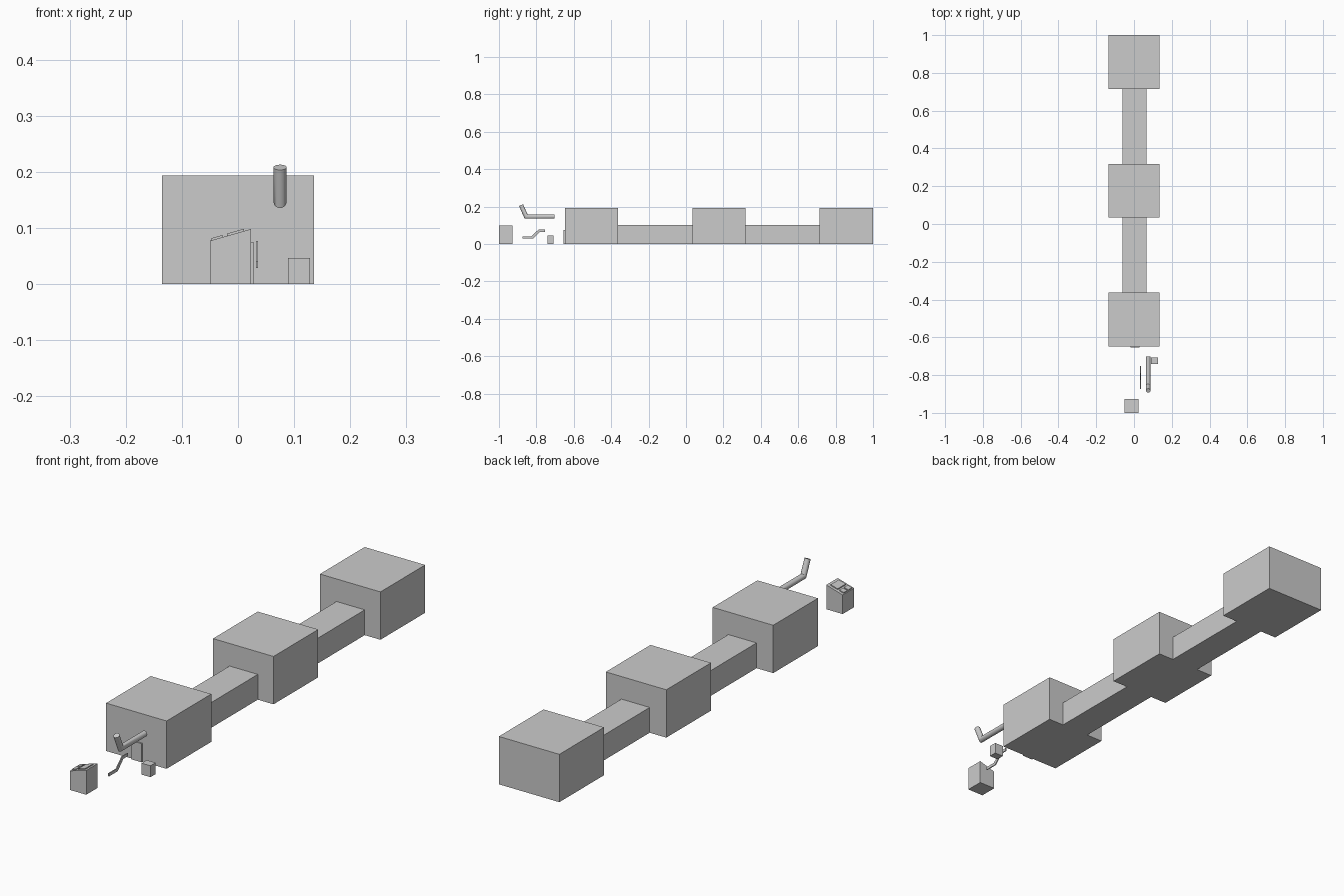
import bpy, bmesh, math
from mathutils import Vector, Matrix

if "Cube" in bpy.data.objects:
    bpy.data.objects.remove(bpy.data.objects["Cube"])


def finish(bm, name):
    bmesh.ops.recalc_face_normals(bm, faces=bm.faces)
    me = bpy.data.meshes.new(name)
    bm.to_mesh(me)
    bm.free()
    ob = bpy.data.objects.new(name, me)
    bpy.context.collection.objects.link(ob)
    return ob


def box(name, lo, hi):
    lo, hi = Vector(lo), Vector(hi)
    bm = bmesh.new()
    m = Matrix.Translation((lo + hi) / 2) @ Matrix.Diagonal((*(hi - lo), 1))
    bmesh.ops.create_cube(bm, size=1, matrix=m)
    return finish(bm, name)


def prism(name, outline, axis, a, b):
    """Extrude a 2D outline along x (outline is y,z) or y (outline is x,z)."""
    bm = bmesh.new()
    pts = [(a, u, v) if axis == 'x' else (u, a, v) for u, v in outline]
    face = bm.faces.new([bm.verts.new(p) for p in pts])
    ext = bmesh.ops.extrude_face_region(bm, geom=[face])['geom']
    d = (b - a, 0, 0) if axis == 'x' else (0, b - a, 0)
    bmesh.ops.translate(bm, vec=d, verts=[g for g in ext if isinstance(g, bmesh.types.BMVert)])
    return finish(bm, name)


def bent_pipe(name, x, path, r, n=20):
    """Round pipe with mitred corners along a path of (y, z) points."""
    pts = [Vector((x, y, z)) for y, z in path]
    bm = bmesh.new()
    rings = []
    for i, p in enumerate(pts):
        d_in = (p - pts[i - 1]).normalized() if i else (pts[1] - p).normalized()
        d_out = (pts[i + 1] - p).normalized() if i < len(pts) - 1 else d_in
        t = (d_in + d_out).normalized()
        up = Vector((1, 0, 0)).cross(t) * (r / t.dot(d_in))
        rings.append([bm.verts.new(p + Vector((r, 0, 0)) * math.cos(k * math.tau / n)
                                   + up * math.sin(k * math.tau / n)) for k in range(n)])
    for a, b in zip(rings, rings[1:]):
        for k in range(n):
            bm.faces.new((a[k], a[(k + 1) % n], b[(k + 1) % n], b[k]))
    bm.faces.new(rings[0])
    bm.faces.new(rings[-1])
    ob = finish(bm, name)
    bpy.context.view_layer.objects.active = ob
    ob.select_set(True)
    bpy.ops.object.shade_smooth_by_angle(angle=math.radians(30))
    ob.select_set(False)
    return ob


# three rooms in a row, joined by two lower corridors
LENGTH, PITCH, START = 0.285, 0.6815, -0.648
for i in range(3):
    y = START + i * PITCH
    box(f"room_{i + 1}", (-0.135, y, 0), (0.135, y + LENGTH, 0.193))
    if i < 2:
        box(f"corridor_{i + 1}", (-0.061, y + LENGTH, 0), (0.065, y + PITCH, 0.102))

# thin door on the front room
box("door", (-0.018, -0.654, 0), (0.028, -0.648, 0.075))

# console with a sloping top
prism("console", [(-0.05, 0), (0.023, 0), (0.023, 0.098), (-0.05, 0.077)], 'y', -1.0, -0.927)


def top_z(x):
    return 0.077 + (x + 0.05) * 0.021 / 0.073


# thin panels lying on the console slope
for name, x0, x1, y0, y1 in (("screen", -0.02, 0.011, -0.99, -0.938),
                             ("key_panel_front", -0.047, -0.028, -0.99, -0.967),
                             ("key_panel_back", -0.047, -0.028, -0.961, -0.938)):
    prism(name, [(x0, top_z(x0)), (x1, top_z(x1)),
                 (x1, top_z(x1) + 0.004), (x0, top_z(x0) + 0.004)], 'y', y0, y1)

# flat cranked lever
prism("lever", [(-0.873, 0.029), (-0.818, 0.029), (-0.782, 0.065), (-0.753, 0.065),
                (-0.753, 0.077), (-0.789, 0.077), (-0.826, 0.041), (-0.873, 0.041)],
      'x', 0.032, 0.036)

# small crate
box("crate", (0.089, -0.741, 0), (0.128, -0.708, 0.046))

# bent pipe
bent_pipe("pipe", 0.075, [(-0.702, 0.147), (-0.855, 0.147), (-0.882, 0.208)], 0.0117)
